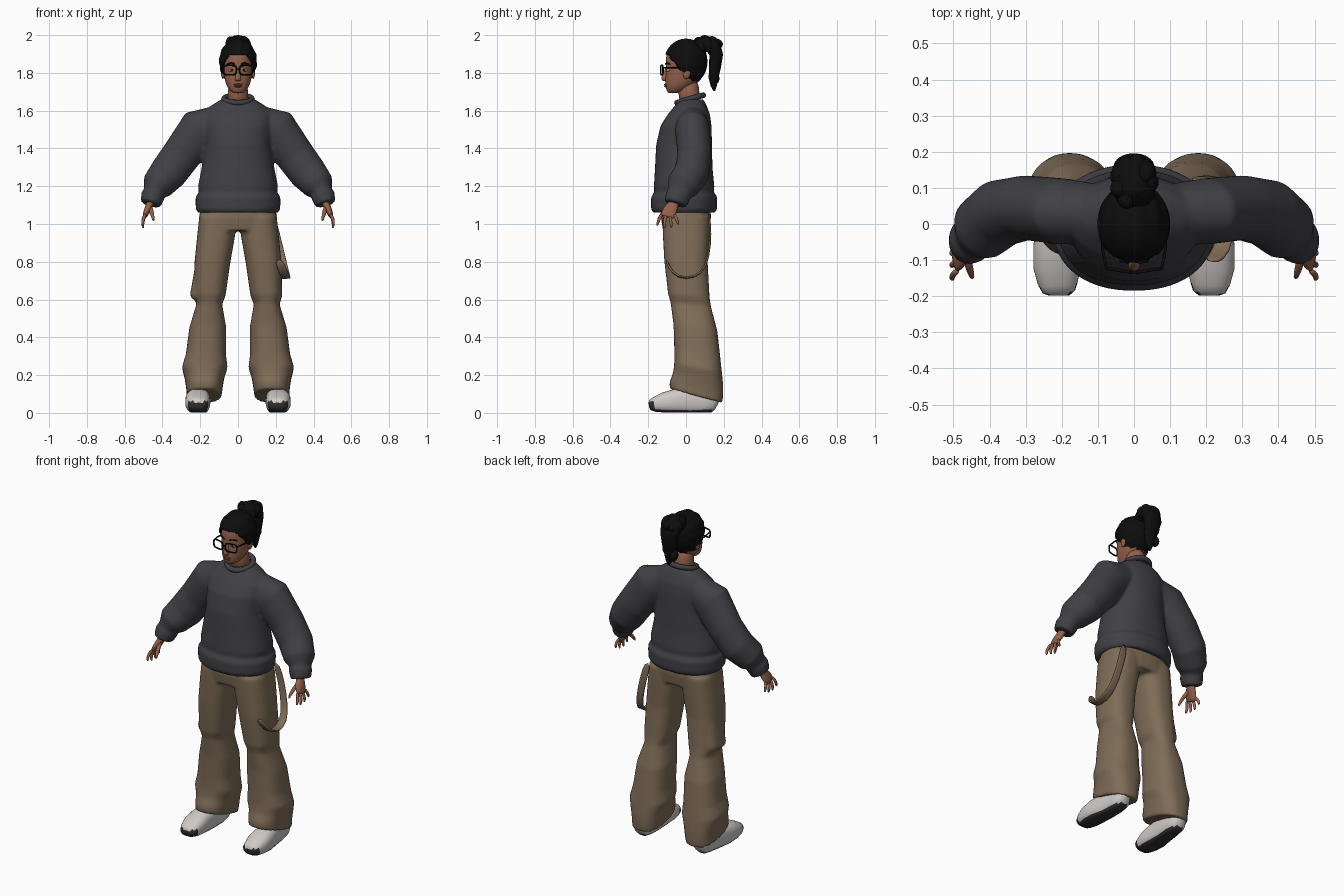
import bpy, bmesh, math
from mathutils import Vector, Matrix

cube = bpy.data.objects.get("Cube")
if cube:
    bpy.data.objects.remove(cube, do_unlink=True)


def material(name, *rgb):
    mat = bpy.data.materials.new(name)
    mat.use_nodes = True
    mat.diffuse_color = (*rgb, 1)
    shader = mat.node_tree.nodes["Principled BSDF"]
    shader.inputs["Base Color"].default_value = (*rgb, 1)
    shader.inputs["Roughness"].default_value = 0.8
    return mat


KNIT = material("charcoal knit", .052, .052, .06)
CLOTH = material("khaki cloth", .21, .15, .095)
SKIN = material("brown skin", .3, .12, .07)
HAIR = material("black hair", .004, .004, .004)
SHOE = material("off white shoe", .62, .59, .57)
SOLE = material("dark sole", .03, .03, .034)
LIPS = material("lips", .2, .065, .05)
EYE = material("eye white", .55, .5, .47)
IRIS = material("dark iris", .02, .01, .006)

X, Y, Z = Vector((1, 0, 0)), Vector((0, 1, 0)), Vector((0, 0, 1))


def loft(bm, rings, sides=24, hint=Y, follow=True, power=2, tilt=0, side=1):
    """Skin a closed tube through rings of (x, y, z, radius_u, radius_v)."""
    centres = [Vector(r[:3]) for r in rings]
    loops = []
    for i, (c, r) in enumerate(zip(centres, rings)):
        last = len(rings) - 1
        t = (centres[min(i + 1, last)] - centres[max(i - 1, 0)]).normalized() if follow else Z
        v = (hint - t * hint.dot(t)).normalized()
        u = v.cross(t)
        loop = []
        for k in range(sides):
            a = math.tau * k / sides
            ca, sa = math.cos(a), math.sin(a)
            pu = math.copysign(abs(ca) ** (2 / power), ca) * r[3]
            pv = math.copysign(abs(sa) ** (2 / power), sa) * r[4]
            p = c + u * pu + v * pv
            p.z -= tilt * i / last * pv
            p.x *= side
            loop.append(bm.verts.new(p))
        loops.append(loop)
    for a, b in zip(loops, loops[1:]):
        for k in range(sides):
            bm.faces.new((a[k], a[k - 1], b[k - 1], b[k]))
    bm.faces.new(loops[0])
    bm.faces.new(loops[-1])


def ball(bm, centre, size, turn=0):
    mat = Matrix.Translation(centre) @ Matrix.Rotation(turn, 4, 'X') @ Matrix.Diagonal((*size, 1))
    return bmesh.ops.create_uvsphere(bm, u_segments=24, v_segments=16, radius=1, matrix=mat)["verts"]


def finish(name, bm, *mats, subsurf=0, voxel=0, rule=None):
    bmesh.ops.recalc_face_normals(bm, faces=bm.faces)
    for f in bm.faces:
        f.smooth = True
        if rule:
            f.material_index = rule(f)
    mesh = bpy.data.meshes.new(name)
    bm.to_mesh(mesh)
    bm.free()
    for m in mats:
        mesh.materials.append(m)
    obj = bpy.data.objects.new(name, mesh)
    bpy.context.collection.objects.link(obj)
    if voxel:
        mod = obj.modifiers.new("Blend", 'REMESH')
        mod.mode, mod.voxel_size, mod.use_smooth_shade = 'VOXEL', voxel, True
        mod = obj.modifiers.new("Soften", 'SMOOTH')
        mod.factor, mod.iterations = .5, 4
    if subsurf:
        mod = obj.modifiers.new("Round", 'SUBSURF')
        mod.levels = mod.render_levels = subsurf
    return obj


def wire(name, points, radius, mat, cyclic=False):
    curve = bpy.data.curves.new(name, 'CURVE')
    curve.dimensions, curve.bevel_depth, curve.bevel_resolution = '3D', radius, 2
    line = curve.splines.new('POLY')
    line.points.add(len(points) - 1)
    for p, co in zip(line.points, points):
        p.co = (*co, 1)
    line.use_cyclic_u = cyclic
    curve.materials.append(mat)
    bpy.context.collection.objects.link(bpy.data.objects.new(name, curve))


# Sweater: body and puffed sleeves blended into one surface
bm = bmesh.new()
loft(bm, [(0, -.01, 1.06, .212, .166), (0, -.01, 1.08, .224, .175), (0, -.01, 1.145, .225, .175),
          (0, -.01, 1.165, .206, .158), (0, -.01, 1.2, .212, .16), (0, -.012, 1.3, .192, .152),
          (0, -.01, 1.42, .172, .148), (0, 0, 1.52, .18, .135), (0, .015, 1.58, .18, .112),
          (0, .025, 1.625, .145, .085), (0, .028, 1.66, .09, .065)], 40, follow=False, power=2.2)
for s in (-1, 1):
    loft(bm, [(.1, .03, 1.54, .09, .08), (.2, .035, 1.5, .118, .092), (.3, .045, 1.365, .104, .09),
              (.37, .03, 1.27, .1, .094), (.425, -.015, 1.205, .086, .09), (.445, -.035, 1.165, .056, .064),
              (.45, -.042, 1.15, .064, .068), (.463, -.055, 1.105, .054, .06)], side=s)
finish("sweater", bm, KNIT, voxel=.01)

# Collar band, lower at the throat
bm = bmesh.new()
circle = []
for k in range(32):
    a = math.tau * k / 32
    circle.append((.074 * math.cos(a), .022 + .07 * math.sin(a), 1.662 + .02 * math.sin(a)))
bm.free()
wire("collar", circle, .015, KNIT, True)

# Trousers: hips, flared legs and one thigh pocket blended together
bm = bmesh.new()
loft(bm, [(0, 0, 1.1, .195, .13), (0, 0, 1.03, .208, .132), (0, 0, .965, .2, .122)], 32, follow=False, power=2.4)
for s in (-1, 1):
    loft(bm, [(.105, 0, 1.04, .1, .125), (.117, 0, .93, .1, .122), (.135, 0, .8, .095, .115),
              (.15, .015, .62, .084, .11), (.152, .025, .575, .068, .107), (.16, .05, .45, .098, .116),
              (.17, .06, .31, .106, .122), (.176, .064, .24, .121, .126), (.178, .064, .185, .105, .132),
              (.178, .055, .13, .096, .142), (.18, .053, .09, .093, .14)], 32,
         follow=False, power=2.5, tilt=.27, side=s)
loft(bm, [(-.16, .02, .82, .06, .07), (-.173, .02, .63, .08, .085), (-.172, .02, .605, .076, .08)],
     follow=False, power=3)
finish("trousers", bm, CLOTH, voxel=.01)

# Hanging strap on the left hip
bm = bmesh.new()
loft(bm, [(.17, .12, 1.06, .006, .022), (.2, .132, .95, .006, .022), (.23, .12, .82, .006, .022),
          (.25, .085, .735, .007, .024), (.255, 0, .705, .007, .026), (.245, -.08, .74, .007, .024),
          (.21, -.105, .815, .007, .022)], 12, hint=X, power=4)
finish("hip_strap", bm, CLOTH, subsurf=1)


# Shoes: sole faces look down, plus a dark toe cap
def shoe_rule(face):
    c = face.calc_center_median()
    toe = c.y < -.165 and c.z < .06
    return 1 if toe or c.z < .014 or (face.normal.z < -.7 and c.z < .03) else 0


for s, label in ((-1, "right"), (1, "left")):
    bm = bmesh.new()
    loft(bm, [(.208, -.197, .042, .012, .03), (.208, -.188, .043, .03, .045), (.211, -.165, .045, .04, .055),
              (.213, -.12, .053, .054, .066), (.213, -.06, .06, .066, .066), (.205, .02, .065, .075, .056),
              (.2, .1, .065, .07, .054), (.2, .15, .055, .055, .045), (.2, .168, .045, .03, .028)],
         28, hint=X, power=2.5, side=s)
    for v in bm.verts:
        v.co.z = max(v.co.z, .002 + max(0, -.15 - v.co.y) * .35)
    finish(label + "_shoe", bm, SHOE, SOLE, rule=shoe_rule)

    # Hand: palm, four fingers and a thumb
    bm = bmesh.new()
    loft(bm, [(.452, -.05, 1.15, .022, .028), (.465, -.065, 1.105, .02, .026), (.48, -.085, 1.075, .019, .04),
              (.492, -.095, 1.045, .014, .04), (.495, -.098, 1.035, .008, .034)], 16, side=s)
    for k in range(4):
        y = -.128 + k * .021
        drop = (.05, .062, .06, .044)[k]
        fan = (1.5 - k) * -.008
        loft(bm, [(.487, y, 1.055, .009, .009), (.503, y + fan, 1.055 - drop * .5, .009, .009),
                  (.505, y + fan * 2, 1.05 - drop, .008, .008), (.5, y + fan * 2, 1.04 - drop, .004, .004)], 10, side=s)
    loft(bm, [(.466, -.075, 1.095, .013, .013), (.458, -.115, 1.065, .012, .012),
              (.45, -.142, 1.035, .009, .009), (.447, -.15, 1.015, .005, .005)], 10, side=s)
    finish(label + "_hand", bm, SKIN, subsurf=1)

# Neck and head with nose and ears
bm = bmesh.new()
loft(bm, [(0, .025, 1.63, .062, .06), (0, .015, 1.69, .052, .054), (0, .01, 1.77, .052, .058)])
loft(bm, [(0, -.07, 1.692, .018, .02), (0, -.062, 1.698, .036, .038), (0, -.045, 1.718, .054, .062),
          (0, -.025, 1.75, .068, .086), (0, -.01, 1.79, .075, .098), (0, 0, 1.83, .079, .106),
          (0, 0, 1.87, .08, .11), (0, 0, 1.92, .07, .098), (0, 0, 1.955, .04, .06)], 32, follow=False, power=2.15)
loft(bm, [(0, -.1, 1.83, .009, .01), (0, -.112, 1.79, .012, .012), (0, -.118, 1.768, .018, .017),
          (0, -.11, 1.755, .015, .012)], 14, follow=False)
for s in (-1, 1):
    ball(bm, (.08 * s, .005, 1.8), (.01, .02, .032), -.2)
finish("head", bm, SKIN, subsurf=1)

# Mouth
bm = bmesh.new()
ball(bm, (0, -.106, 1.738), (.025, .01, .005))
ball(bm, (0, -.105, 1.729), (.021, .011, .006))
finish("lips", bm, LIPS)

# Eyes, brows and spectacles
for s, label in ((-1, "right"), (1, "left")):
    bm = bmesh.new()
    ball(bm, (.034 * s, -.094, 1.814), (.016, .01, .008))
    finish(label + "_eye", bm, EYE)
    bm = bmesh.new()
    ball(bm, (.034 * s, -.1025, 1.814), (.007, .004, .007))
    finish(label + "_iris", bm, IRIS)
    wire(label + "_brow", [(.015 * s, -.107, 1.846), (.035 * s, -.102, 1.853), (.055 * s, -.083, 1.846)], .004, HAIR)
    rim = []
    for k in range(24):
        a = math.tau * k / 24
        dx, dz = (math.copysign(abs(f) ** .5, f) for f in (math.cos(a), math.sin(a)))
        rim.append(((.043 + .034 * dx) * s, -.128 + .006 * dx, 1.815 + .025 * dz))
    wire(label + "_lens_rim", rim, .0045, HAIR, True)
    wire(label + "_temple_arm", [(.077 * s, -.122, 1.828), (.087 * s, -.07, 1.828), (.086 * s, .01, 1.822)], .004, HAIR)
wire("spectacle_bridge", [(-.01, -.133, 1.82), (.01, -.133, 1.82)], .004, HAIR)

# Hair cap: everything below the hairline is tucked inside the head
bm = bmesh.new()
middle = Vector((0, .0, 1.862))
bmesh.ops.create_uvsphere(bm, u_segments=64, v_segments=40, radius=1)
for v in bm.verts:
    d = v.co.copy()
    wave = 1 + .018 * math.sin(math.atan2(d.x, d.z + .3) * 14)
    v.co = middle + Vector((d.x * .1, d.y * .113, d.z * (.118 if d.z > 0 else .13))) * wave
    y = v.co.y
    hairline = 1.895 - max(0, min(1, (y + .1) / .12)) * .15
    if v.co.z < hairline:
        v.co = middle + (v.co - middle) * .66
finish("hair_cap", bm, HAIR)

# High bun and falling ponytail with lumpy locks
bm = bmesh.new()
loft(bm, [(0, .06, 1.93, .04, .045), (0, .1, 1.955, .045, .06), (0, .145, 1.945, .046, .062),
          (0, .16, 1.895, .036, .056), (.005, .153, 1.83, .032, .045), (.01, .145, 1.77, .025, .03),
          (.012, .147, 1.73, .016, .018), (.012, .15, 1.705, .005, .005)], 20, hint=X)
for k in range(9):
    a = math.tau * k / 9
    ball(bm, (.042 * math.cos(a), .115 + .045 * math.sin(a), 1.95 + .012 * math.sin(a * 2)), (.026, .028, .036), a)
ball(bm, (0, .1, 1.967), (.035, .035, .033))
for k in range(4):
    ball(bm, (.025 * (-1) ** k, .15, 1.88 - k * .035), (.022, .026, .034), .3)
finish("ponytail", bm, HAIR)
